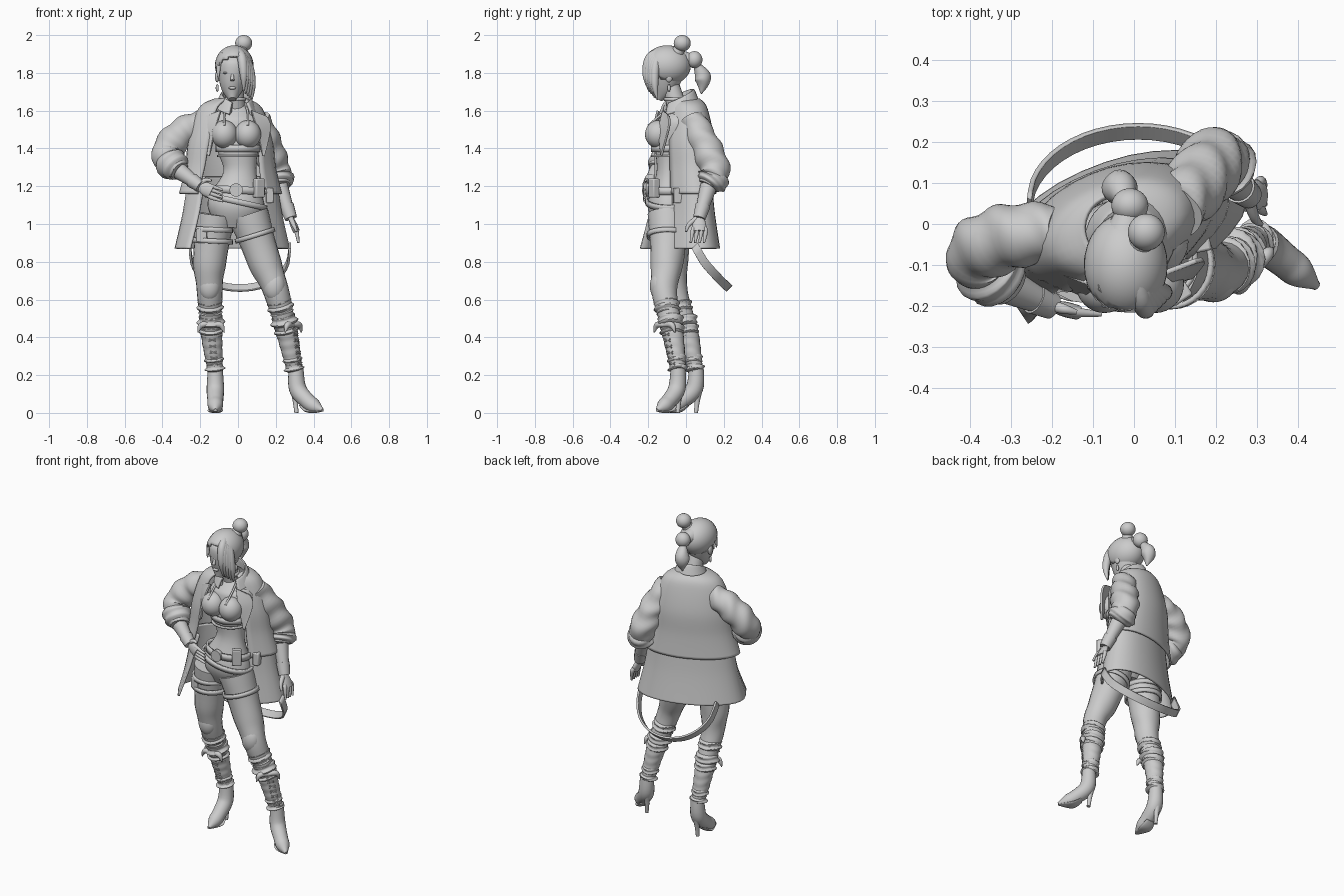
import bpy, bmesh
from math import sin, cos, pi, tau, radians
from mathutils import Vector, Matrix

if "Cube" in bpy.data.objects:
    bpy.data.objects.remove(bpy.data.objects["Cube"])

clay = bpy.data.materials.new("plain_grey")
clay.use_nodes = True
clay.diffuse_color = (.6, .6, .6, 1)
clay.node_tree.nodes["Principled BSDF"].inputs["Base Color"].default_value = clay.diffuse_color
made = []


def finish(name, bm, thickness=0, bevel=0):
    bmesh.ops.recalc_face_normals(bm, faces=bm.faces)
    mesh = bpy.data.meshes.new(name)
    bm.to_mesh(mesh)
    bm.free()
    mesh.materials.append(clay)
    obj = bpy.data.objects.new(name, mesh)
    bpy.context.collection.objects.link(obj)
    if thickness:
        modifier = obj.modifiers.new("thickness", "SOLIDIFY")
        modifier.thickness, modifier.offset = thickness, 0
    if bevel:
        modifier = obj.modifiers.new("bevel", "BEVEL")
        modifier.width, modifier.segments = bevel, 2
    made.append(obj)


def sample(values, t):
    """Point at fraction t of a smooth curve through numbers or vectors."""
    last = len(values) - 1
    t *= last
    start = min(int(t), max(last - 1, 0))
    a, b, c, d = (values[min(max(start + k, 0), last)] for k in (-1, 0, 1, 2))
    t -= start
    return b + .5 * t * (c - a + t * (2 * a - 5 * b + 4 * c - d + t * (3 * (b - c) + d - a)))


def vectors(points):
    return [Vector(point) for point in points]


def skin(bm, rings, closed):
    for low, high in zip(rings, rings[1:]):
        count = len(low)
        for i in range(count if closed else count - 1):
            j = (i + 1) % count
            bm.faces.new((low[i], low[j], high[j], high[i]))


def limb(name, points, *radii, flat=1, across=None, fold=0, sides=20, detail=6):
    """Rounded tube along a path; fold adds cloth wrinkles."""
    points = vectors(points)
    steps = detail * (len(points) - 1)
    centres = [sample(points, i / steps) for i in range(steps + 1)]
    whole = points[-1] - points[0]
    if across is None:
        across = Vector((0, 1, 0) if abs(whole.x) > .7 * whole.length else (1, 0, 0))
    bm, rings = bmesh.new(), []
    for i, centre in enumerate(centres):
        along = centres[min(i + 1, steps)] - centres[max(i - 1, 0)]
        along.normalize()
        u = (across - along * across.dot(along)).normalized()
        v = along.cross(u) * flat
        radius = sample(radii, i / steps)
        ring = []
        for k in range(sides):
            a = tau * k / sides
            wrinkle = 1 + fold * sin(i + 2 * sin(a) + cos(a + a))
            ring.append(bm.verts.new(centre + (u * cos(a) + v * sin(a)) * radius * wrinkle))
        rings.append(ring)
    skin(bm, rings, True)
    bm.faces.new(rings[0])
    bm.faces.new(rings[-1])
    finish(name, bm)


def sheet(name, rows, thickness=.012):
    """Cloth surface through rows of points."""
    steps = 24
    rows = [[sample(vectors(row), i / steps) for i in range(steps + 1)] for row in rows]
    columns = [[sample(column, i / steps) for i in range(steps + 1)] for column in zip(*rows)]
    bm = bmesh.new()
    skin(bm, [[bm.verts.new(point) for point in column] for column in columns], False)
    finish(name, bm, thickness)


def wrap(name, rows, centre_x, centre_y, rise=0, flare=0):
    """Open-fronted garment; each row is height, half width, half depth."""
    turn = Matrix.Rotation(.35, 3, "Z")
    lines = []
    for i, (z, wide, deep) in enumerate(rows):
        left_edge, right_edge = -1.05, 3.3 + .45 * z
        line = []
        for k in range(9):
            a = left_edge + (right_edge - left_edge) * k / 8
            line.append(turn @ Vector((wide * cos(a), deep * sin(a), z + rise * sin(a))) + Vector((centre_x, centre_y, 0)))
        line[-1].y -= flare * i
        lines.append(line)
    sheet(name, lines)


def ball(name, centre, size, keep=None):
    bm = bmesh.new()
    bmesh.ops.create_uvsphere(bm, u_segments=32, v_segments=20, radius=1)
    bmesh.ops.transform(bm, matrix=Matrix.LocRotScale(Vector(centre), None, Vector(size)), verts=bm.verts)
    if keep:
        unwanted = [face for face in bm.faces if not keep(face.calc_center_median())]
        bmesh.ops.delete(bm, geom=unwanted, context="FACES")
    finish(name, bm, .012 if keep else 0)


def box(name, centre, size, turn):
    bm = bmesh.new()
    bmesh.ops.create_cube(bm, size=1)
    place = Matrix.LocRotScale(Vector(centre), Matrix.Rotation(turn, 3, "Z"), Vector(size))
    bmesh.ops.transform(bm, matrix=place, verts=bm.verts)
    finish(name, bm, bevel=.006)


def disc(name, centre, size, tilt=0, axis="Y", caps=False):
    """Belt, strap or buckle: a short cylinder, open unless capped."""
    bm = bmesh.new()
    bmesh.ops.create_cone(bm, cap_ends=caps, segments=32, radius1=1, radius2=1, depth=1)
    place = Matrix.LocRotScale(Vector(centre), Matrix.Rotation(tilt, 3, axis), Vector(size))
    bmesh.ops.transform(bm, matrix=place, verts=bm.verts)
    finish(name, bm, 0 if caps else .012)


# Head and face
face_x = -.03
limb("head", [(-.02, -.1, 1.93), (-.02, -.1, 1.85), (face_x, -.12, 1.73), (face_x, -.15, 1.66)],
     .02, .085, .064, .02, flat=1.15, sides=28)
limb("nose", [(face_x, -.19, 1.8), (face_x, -.205, 1.76)], .006, .011)
ball("lips", (face_x, -.185, 1.72), (.02, .01, .008))
for side in (-1, 1):
    ball("eye", (face_x + side * .033, -.18, 1.8), (.016, .012, .006))
    ball("ear", (face_x + side * .08, -.09, 1.78), (.012, .02, .03))
    ball("earring", (face_x + side * .08, -.09, 1.72), (.008, .008, .02))
limb("neck", [(-.01, -.03, 1.56), (-.02, -.08, 1.73)], .055, .046)

# Hair, with a long fringe swept over one eye
ball("hair_cap", (-.02, -.1, 1.84), (.096, .12, .1), lambda p: p.z > 1.72 - .8 * p.y - max(p.x, 0))
for i in range(5):
    shift = Vector((i, i, -i)) * .011
    limb("fringe_lock", [(0, -.12, 1.92), Vector((.02, -.19, 1.88)) + shift * .7,
                         Vector((.03, -.21, 1.79)) + shift, Vector((.03, -.195, 1.7)) + shift],
         .02, .025, .02, .003)
for i in range(3):
    y = -.15 + i * .03
    limb("side_lock", [(-.07, y, 1.9), (-.1, y, 1.84), (-.105, y - .01, 1.77)], .02, .014, .004)
ball("top_knot", (.03, -.02, 1.957), (.045, .045, .043))
limb("top_knot_root", [(.01, -.05, 1.9), (.03, -.02, 1.95)], .04, .02)
ball("back_knot", (-.01, .045, 1.87), (.045, .042, .045))
limb("back_knot_root", [(-.02, -.02, 1.87), (-.01, .05, 1.87)], .05, .025)
limb("ponytail", [(-.02, .06, 1.84), (-.035, .09, 1.77), (-.03, .08, 1.69)], .02, .043, .004, fold=.04)

# Body
limb("torso", [(-.01, -.04, 1.64), (-.01, -.04, 1.54), (0, -.08, 1.4), (.01, -.09, 1.27), (-.01, -.09, 1.1),
               (-.02, -.09, .98)], .05, .14, .11, .088, .152, .09, flat=.75, sides=32)
for side in (-1, 1):
    x = -.01 + side * .062
    ball("breast", (x, -.145, 1.475), (.07, .072, .074))
    limb("top_strap", [(x, -.2, 1.52), (x, -.12, 1.59), (x * .7, -.05, 1.64)], .006)
disc("top_band", (0, -.08, 1.4), (.112, .1, .035))
disc("top_lower_band", (0, -.085, 1.36), (.104, .094, .012))
disc("choker", (-.015, -.06, 1.66), (.05, .05, .02))

# Belts, buckle and pouches
disc("waist_belt", (0, -.09, 1.18), (.138, .106, .04), .05)
disc("hip_belt", (-.01, -.09, 1.12), (.162, .12, .03), .22)
disc("buckle", (-.01, -.2, 1.18), (.035, .035, .025), pi / 2, "X", True)
box("front_pouch", (.11, -.17, 1.19), (.055, .04, .1), .6)
box("hip_pouch", (.165, -.04, 1.15), (.04, .055, .08), .2)
box("thigh_pouch", (-.19, -.16, .94), (.06, .03, .07), -.4)

# Legs, boots and feet
leg_radii = .106, .087, .068, .053, .036
legs = (("left", [(.055, -.095, 1.05), (.14, -.1, .8), (.2, -.115, .65), (.26, -.07, .42), (.3, -.04, .22)],
         Vector((.28, -.02, 0)), Vector((.78, -.62, 0))),
        ("right", [(-.12, -.085, 1.05), (-.15, -.075, .8), (-.15, -.06, .65), (-.14, .01, .42), (-.12, .05, .22)],
         Vector((-.12, .09, 0)), Vector((0, -1, 0))))
for side, points, heel, ahead in legs:
    points = vectors(points)
    across = Vector((-ahead.y, ahead.x, 0))

    def on_leg(t):
        return sample(points, t), sample(leg_radii, t)

    def on_foot(*profile):
        return [heel + ahead * reach + Vector((0, 0, z)) for reach, z in profile]

    limb(side + "_leg", points, *leg_radii, fold=.02)
    shaft = [on_leg(.7 + i * .05) for i in range(7)]
    limb(side + "_boot_shaft", [centre for centre, r in shaft], *[r + .004 for centre, r in shaft], fold=.02)
    # Slouched cloth at the shin and ankle
    for t, grow in ((.6, .006), (.68, .014), (.73, .01), (.9, .008), (.97, .016)):
        rings = [on_leg(t + k * .03) for k in (-1, 0, 1)]
        r = rings[1][1]
        limb(side + "_gather", [centre for centre, r in rings], r, r + grow, r, fold=.09)
    centre, r = on_leg(.47)
    ball(side + "_knee_patch", centre - Vector((0, .025, 0)), (.058, .05, .08))
    limb(side + "_foot", on_foot((.035, .25), (.045, .13), (.11, .065), (.16, .035), (.215, .015)),
         .038, .046, .042, .038, .008, across=across)
    limb(side + "_sole", on_foot((.08, .04), (.13, .01), (.215, .01)), .03, .04, .01, flat=.25, across=across)
    limb(side + "_heel", on_foot((.03, .14), (.03, .07), (.038, 0)), .034, .015, .011)
    # Crossed laces and a bow
    for i in range(7):
        centre, r = on_leg(.72 + i * .035)
        front = centre + ahead * (r + .005)
        for slant in (-1, 1):
            rise = Vector((0, 0, slant * .006))
            limb(side + "_lace", [front - across * .018 - rise, front + across * .018 + rise], .004, sides=6)
    centre, r = on_leg(.7)
    knot = centre + ahead * r
    for end in (-1, 1):
        limb(side + "_bow", [knot, knot + across * end * .05, knot + across * end * .07 - Vector((0, 0, .04))],
             .012, .016, .003)
for z in (.97, .91):
    disc("right_thigh_strap", (-.137, -.08, z), (.104, .104, .026), .05)
disc("left_thigh_strap", (.09, -.098, .94), (.104, .104, .025), -.3)

# Jacket, collar and lapels
wrap("jacket", [(1.66, .08, .08), (1.61, .17, .11), (1.45, .225, .14), (1.3, .245, .14), (1.16, .28, .145)],
     -.04, -.01)
wrap("jacket_tail", [(1.25, .24, .12), (1.06, .27, .135), (.87, .315, .16)], -.03, -.01, flare=.03)
wrap("collar", [(1.62, .08, .08), (1.67, .075, .08), (1.61, .105, .105)], -.01, -.04, .04)
for side, name, x, y in ((-1, "right_lapel", -.09, -.15), (1, "left_lapel", .07, -.12)):
    def cloth(out, forward, drop):
        return x + side * out, y - forward, 1.6 - drop
    sheet(name, [[cloth(0, 0, 0), cloth(.08, -.03, .03)], [cloth(.03, .02, .1), cloth(.1, -.03, .09)],
                 [cloth(.06, .01, .24), cloth(.07, .01, .24)]])

# Sleeves with rolled cuffs, forearms and hands: sleeve, wrist, knuckles, fingertips, finger spread
arms = (("right", [(-.18, -.02, 1.54), (-.3, -.03, 1.48), (-.38, -.075, 1.37), (-.31, -.15, 1.28)],
         (-.2, -.2, 1.2), (-.14, -.215, 1.17), (-.08, -.22, 1.15), (0, 0, -.06)),
        ("left", [(.1, .03, 1.56), (.155, .1, 1.42), (.2, .155, 1.28), (.22, .12, 1.2)],
         (.28, .07, 1.03), (.31, .07, .96), (.32, .06, .9), (0, .07, 0)))
for side, sleeve, *hand in arms:
    sleeve = vectors(sleeve)
    wrist, knuckles, tips, spread = vectors(hand)
    limb(side + "_sleeve", sleeve, .066, .079, .078, .055, fold=.07, sides=32, detail=9)
    limb(side + "_cuff", [sample(sleeve, t) for t in (.7, .8, .9, 1)], .06, .084, .078, .052, fold=.05)
    limb(side + "_forearm", [sleeve[-1], wrist], .045, .028)
    limb(side + "_glove_cuff", [sleeve[-1].lerp(wrist, .6), wrist], .04, .033)
    limb(side + "_palm", [wrist, wrist.lerp(knuckles, .5), knuckles], .027, .037, .036, flat=.5, across=spread)
    for i in range(4):
        shift = spread * (i / 3 - .5)
        limb(side + "_finger", [wrist.lerp(knuckles, .7) + shift * .8, knuckles + shift, tips + shift],
             .012, .012, .006, sides=10)
    limb(side + "_thumb", [wrist - spread * .2, wrist.lerp(knuckles, .5) - spread * .8, knuckles - spread],
         .015, .012, .006, sides=10)

# Loose strap hanging behind the legs
arc = [pi * i / 12 for i in range(13)]
sheet("hanging_strap", [[(.01 + .265 * cos(a), .03 + shift + .18 * sin(a), .87 + shift - .225 * abs(sin(a)) ** .75)
                         for a in arc] for shift in (0, .032)])

for obj in bpy.context.selected_objects:
    obj.select_set(False)
for obj in made:
    obj.select_set(True)
bpy.context.view_layer.objects.active = made[0]
bpy.ops.object.shade_smooth_by_angle(angle=radians(45))
